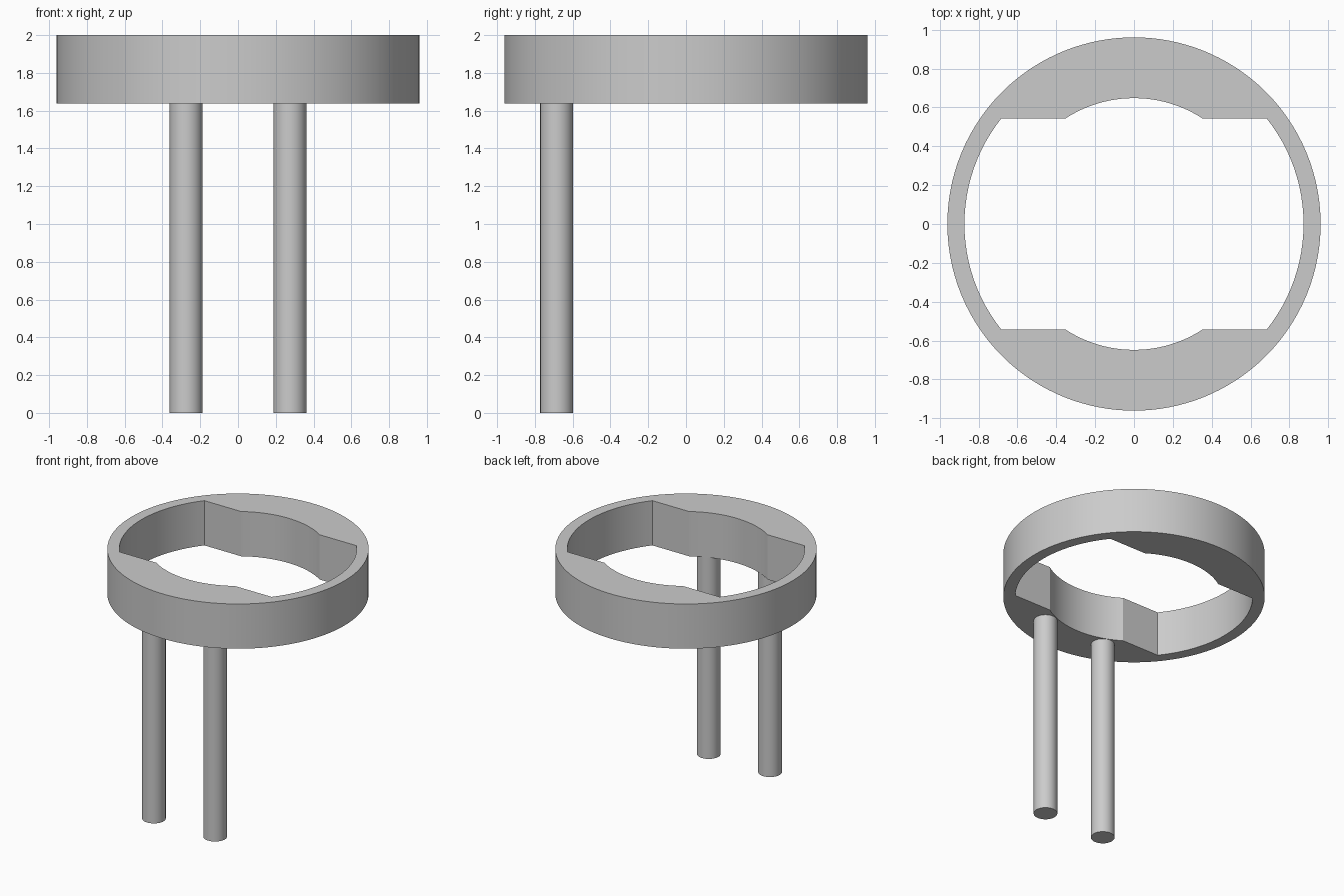
import bpy
import bmesh
from math import asin, sin, cos, pi, radians

TOP, BASE = 2.0, 1.637
R_OUT, R_WIDE, R_NARROW, FLAT_Y = 0.961, 0.873, 0.648, 0.544

old = bpy.data.objects.get("Cube")
if old:
    bpy.data.objects.remove(old, do_unlink=True)

grey = bpy.data.materials.new("plain grey")
grey.use_nodes = True
colour = (0.6, 0.6, 0.6, 1)
grey.diffuse_color = colour
grey.node_tree.nodes["Principled BSDF"].inputs["Base Color"].default_value = colour


def finish(name, bm):
    """Turn a bmesh into a smooth, sharp-edged grey object."""
    bmesh.ops.recalc_face_normals(bm, faces=bm.faces[:])
    mesh = bpy.data.meshes.new(name)
    bm.to_mesh(mesh)
    bm.free()
    mesh.materials.append(grey)
    obj = bpy.data.objects.new(name, mesh)
    bpy.context.collection.objects.link(obj)
    bpy.ops.object.select_all(action="DESELECT")
    obj.select_set(True)
    bpy.context.view_layer.objects.active = obj
    bpy.ops.object.shade_smooth_by_angle(angle=radians(20))
    return obj


def inner_radius(a):
    """Wide bore, cut by two flats, with a narrower bore through them."""
    flat = FLAT_Y / max(abs(sin(a)), 1e-6)
    return min(R_WIDE, max(R_NARROW, flat))


# Ring angles: one quadrant with exact corner positions, then repeated
wide_corner, narrow_corner = asin(FLAT_Y / R_WIDE), asin(FLAT_Y / R_NARROW)
stops = [0, wide_corner, narrow_corner, pi / 2]
quadrant = []
for start, end in zip(stops, stops[1:]):
    quadrant += [start + (end - start) * i / 12 for i in range(12)]
half = quadrant + [pi / 2] + [pi - a for a in reversed(quadrant[1:])]
angles = half + [a + pi for a in half]

# Ring head with its two inner lobes
bm = bmesh.new()
loops = []
for a in angles:
    ri = inner_radius(a)
    corners = [(R_OUT, BASE), (R_OUT, TOP), (ri, TOP), (ri, BASE)]
    loops.append([bm.verts.new((r * cos(a), r * sin(a), z)) for r, z in corners])
for i, here in enumerate(loops):
    after = loops[(i + 1) % len(loops)]
    for k in range(4):
        m = (k + 1) % 4
        bm.faces.new((here[k], after[k], after[m], here[m]))
finish("ring_head", bm)

# Two round pins under the front lobe
for name, x in (("left_pin", 0.275), ("right_pin", -0.275)):
    bm = bmesh.new()
    bmesh.ops.create_cone(bm, cap_ends=True, segments=48,
                          radius1=0.087, radius2=0.087, depth=BASE)
    bmesh.ops.translate(bm, verts=bm.verts[:], vec=(x, -0.685, BASE / 2))
    finish(name, bm)
